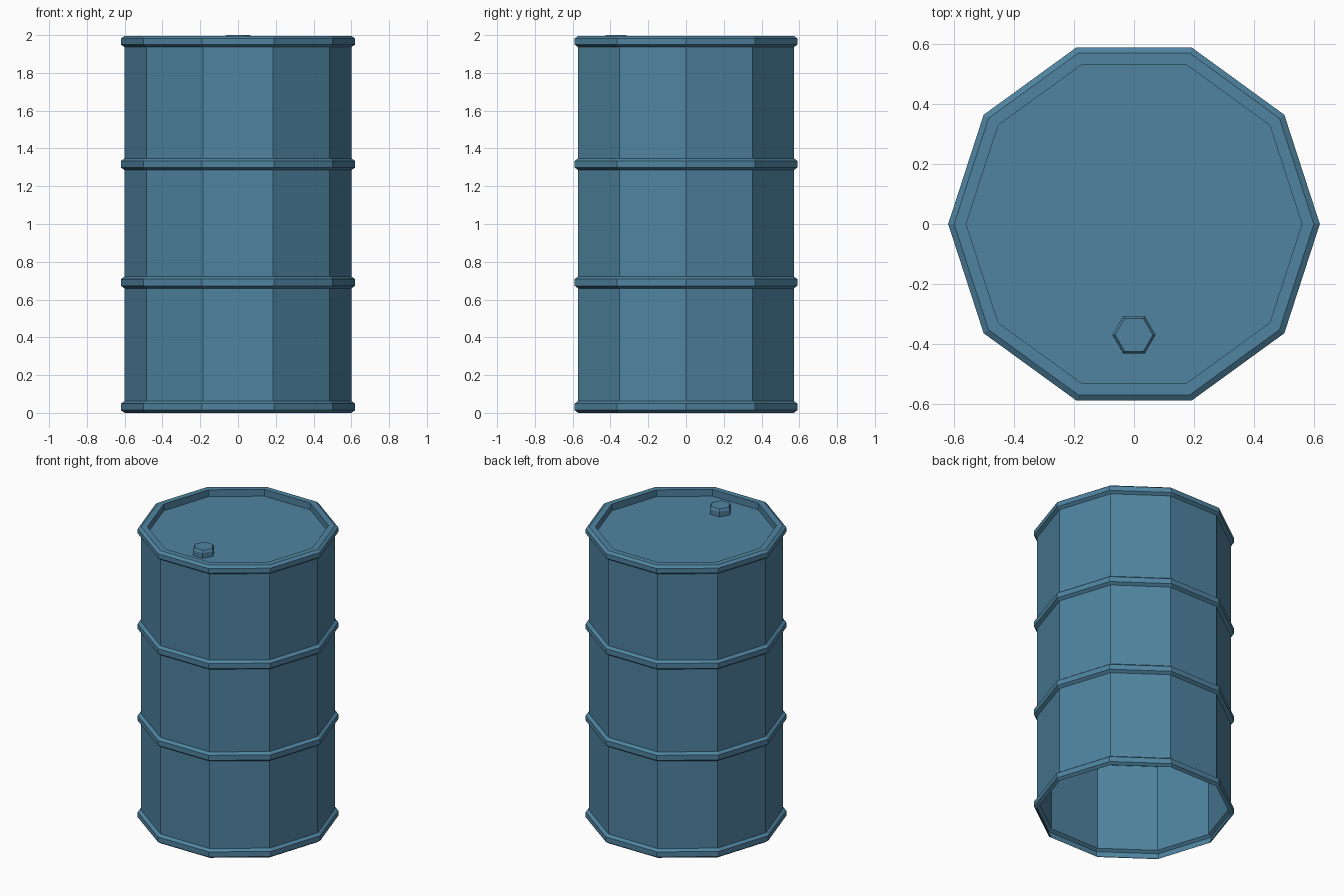
import bpy, bmesh, math

if "Cube" in bpy.data.objects:
    bpy.data.objects.remove(bpy.data.objects["Cube"])

SIDES = 10

# one painted-steel colour
paint = bpy.data.materials.new("blue painted steel")
paint.diffuse_color = (0.078, 0.228, 0.352, 1.0)
paint.use_nodes = True
paint.node_tree.nodes["Principled BSDF"].inputs["Base Color"].default_value = paint.diffuse_color


def lathe(name, profile, sides, centre=(0, 0), close_top=True):
    """Spin (radius, z) points, bottom to top, into a flat-faced open shell."""
    bm = bmesh.new()
    rings = []
    for r, z in profile:
        rings.append([bm.verts.new((centre[0] + r * math.cos(2 * math.pi * i / sides),
                                    centre[1] + r * math.sin(2 * math.pi * i / sides), z))
                      for i in range(sides)])
    for low, high in zip(rings, rings[1:]):
        for i in range(sides):
            j = (i + 1) % sides
            bm.faces.new((low[i], low[j], high[j], high[i]))
    if close_top:
        bm.faces.new(rings[-1])
    mesh = bpy.data.meshes.new(name)
    bm.to_mesh(mesh)
    bm.free()
    mesh.materials.append(paint)
    obj = bpy.data.objects.new(name, mesh)
    bpy.context.collection.objects.link(obj)
    return obj


def hoop(z0, z1):
    """Chamfered raised band between two heights."""
    return [(0.60, z0), (0.62, z0 + 0.014), (0.62, z1 - 0.014), (0.60, z1)]


# drum shell: open bottom, four hoops, recessed lid
LID_Z = 1.95
profile = []
for z0, z1 in ((0.0, 0.063), (0.659, 0.722), (1.285, 1.348), (1.936, 1.996)):
    profile += hoop(z0, z1)
profile += [(0.56, 1.996), (0.56, LID_Z)]
lathe("drum_body", profile, SIDES)

# hexagonal filler cap on the lid
lathe("filler_cap", [(0.072, LID_Z), (0.072, 1.985), (0.063, 2.0)], 6, centre=(0, -0.37))
